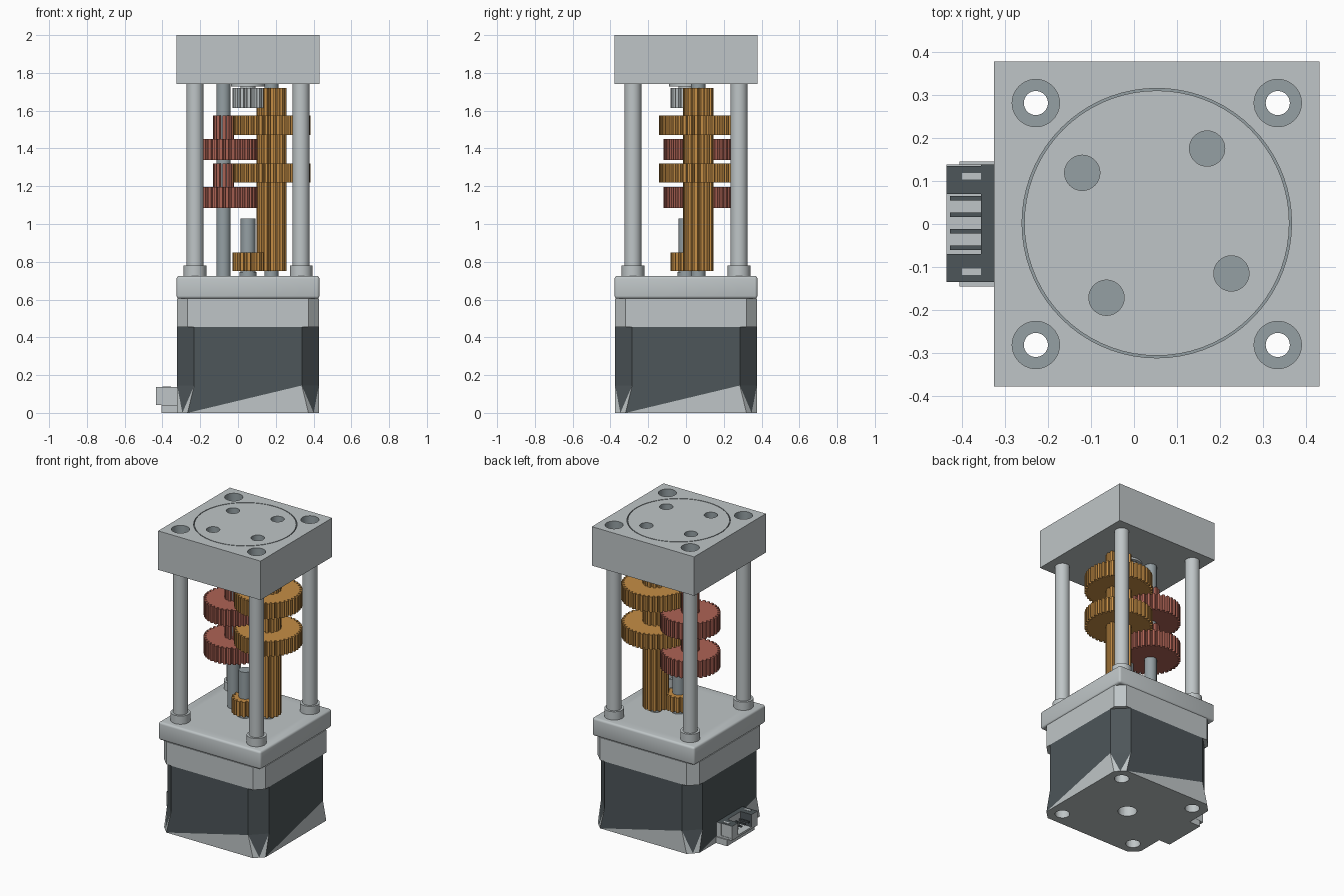
import bpy, bmesh, math
from mathutils import Matrix

if "Cube" in bpy.data.objects:
    bpy.data.objects.remove(bpy.data.objects["Cube"])


def material(name, rgb):
    m = bpy.data.materials.new(name)
    m.use_nodes = True
    m.diffuse_color = (*rgb, 1)
    m.node_tree.nodes["Principled BSDF"].inputs["Base Color"].default_value = (*rgb, 1)
    return m


ALU = material("light aluminium", (0.52, 0.56, 0.57))
STEEL = material("blue grey steel", (0.30, 0.35, 0.37))
DARK = material("dark charcoal", (0.075, 0.092, 0.1))
GOLD = material("golden brass", (0.56, 0.27, 0.06))
RED = material("copper red", (0.42, 0.125, 0.09))

CX = 0.053           # main axis
HALF = 0.378         # half width of the square body
BOLT = 0.281         # bolt offset from the main axis
CORNERS = [(CX + sx * BOLT, sy * BOLT) for sx in (-1, 1) for sy in (-1, 1)]


def finish(name, bm, mats, smooth=False):
    bmesh.ops.recalc_face_normals(bm, faces=bm.faces)
    me = bpy.data.meshes.new(name)
    bm.to_mesh(me)
    bm.free()
    for m in mats:
        me.materials.append(m)
    ob = bpy.data.objects.new(name, me)
    bpy.context.collection.objects.link(ob)
    if smooth:
        smooth_by_angle(ob)
    return ob


def smooth_by_angle(ob):
    bpy.ops.object.select_all(action="DESELECT")
    ob.select_set(True)
    bpy.context.view_layer.objects.active = ob
    bpy.ops.object.shade_smooth_by_angle(angle=math.radians(35))


def box(bm, x0, x1, y0, y1, z0, z1):
    mat = Matrix.Translation(((x0 + x1) / 2, (y0 + y1) / 2, (z0 + z1) / 2))
    mat = mat @ Matrix.Diagonal((x1 - x0, y1 - y0, z1 - z0, 1))
    bmesh.ops.create_cube(bm, size=1, matrix=mat)


def rings(bm, loops, closed=False):
    """Skin a stack of equal loops, capping the ends unless it closes on itself."""
    vs = [[bm.verts.new(p) for p in loop] for loop in loops]
    pairs = list(zip(vs, vs[1:]))
    if closed:
        pairs.append((vs[-1], vs[0]))
    else:
        bm.faces.new(vs[0])
        bm.faces.new(vs[-1])
    n = len(vs[0])
    for a, b in pairs:
        for i in range(n):
            j = (i + 1) % n
            bm.faces.new((a[i], a[j], b[j], b[i]))


def turn(bm, x, y, profile, closed=False, n=40):
    ang = [2 * math.pi * i / n for i in range(n)]
    rings(bm, [[(x + r * math.cos(a), y + r * math.sin(a), z) for a in ang]
               for r, z in profile], closed)


def turned(name, x, y, profile, mat, closed=False):
    bm = bmesh.new()
    turn(bm, x, y, profile, closed)
    return finish(name, bm, [mat], True)


def gear(name, x, y, stages, mat, depth=0.017):
    bm = bmesh.new()
    for r, teeth, z0, z1 in stages:
        pts = []
        for t in range(teeth):
            for frac, rad in ((0, r - depth), (0.25, r - depth), (0.38, r), (0.87, r)):
                a = 2 * math.pi * (t + frac) / teeth
                pts.append((x + rad * math.cos(a), y + rad * math.sin(a)))
        rings(bm, [[(*p, z) for p in pts] for z in (z0, z1)])
    return finish(name, bm, [mat])


def cut(ob, bm_cut):
    """Subtract each cutter shape, then bake the result."""
    cutter = finish("hole_cutter", bm_cut, [])
    cutter.hide_render = True
    mod = ob.modifiers.new("holes", "BOOLEAN")
    mod.operation, mod.solver, mod.object = "DIFFERENCE", "EXACT", cutter
    mod.use_self = True
    bpy.context.view_layer.update()
    ev = ob.evaluated_get(bpy.context.evaluated_depsgraph_get())
    me = bpy.data.meshes.new_from_object(ev)
    ob.modifiers.clear()
    ob.data = me
    bpy.data.objects.remove(cutter)


def bolt_holes(bm, z0, z1):
    for x, y in CORNERS:
        turn(bm, x, y, [(0.028, z0), (0.028, z1)])


# Top block with counterbored bolt holes, four blind holes and a ring groove
bm = bmesh.new()
box(bm, CX - HALF, CX + HALF, -HALF, HALF, 1.74, 2.0)
top = finish("top_block", bm, [ALU, STEEL])
bm = bmesh.new()
for x, y in CORNERS:
    turn(bm, x, y, [(0.028, 1.7), (0.028, 1.88), (0.055, 1.88), (0.055, 2.1)])
for k in range(4):
    a = math.radians(56 + 90 * k)
    turn(bm, CX + 0.209 * math.cos(a), 0.002 + 0.209 * math.sin(a),
         [(0.041, 1.87), (0.041, 2.1)])
turn(bm, CX, 0.002, [(0.308, 1.985), (0.313, 1.985), (0.313, 2.1), (0.308, 2.1)], True, 72)
cut(top, bm)
for p in top.data.polygons:
    c = p.center
    outside = (abs(abs(c.x - CX) - HALF) < 0.001 or abs(abs(c.y) - HALF) < 0.001
               or abs(c.z - 2) < 0.001 or abs(c.z - 1.74) < 0.001)
    p.material_index = 0 if outside else 1
smooth_by_angle(top)

# Base plate with softened edges
bm = bmesh.new()
box(bm, CX - HALF, CX + HALF, -HALF, HALF, 0.605, 0.725)
bmesh.ops.bevel(bm, geom=bm.edges[:], offset=0.014, segments=3, profile=0.5, affect="EDGES")
base = finish("base_plate", bm, [ALU])
bm = bmesh.new()
bolt_holes(bm, 0.5, 0.8)
cut(base, bm)
smooth_by_angle(base)


# Motor: chamfered square sections stacked upwards
def octagon(c, z, h=HALF - 0.003):
    k = h - c
    return [(CX + x, y, z) for x, y in ((-k, -h), (k, -h), (h, -k), (h, k),
                                       (k, h), (-k, h), (-h, k), (-h, -k))]


bm = bmesh.new()
rings(bm, [octagon(0.09, 0.145), octagon(0.09, 0.455), octagon(0.055, 0.455),
           octagon(0.055, 0.606)])
for f in bm.faces:
    f.material_index = 1 if f.calc_center_median().z < 0.4 else 0
bmesh.ops.delete(bm, geom=[f for f in bm.faces if f.calc_center_median().z < 0.15],
                 context="FACES_ONLY")
bm.verts.ensure_lookup_table()
upper = bm.verts[:8]
lower = [bm.verts.new(p) for p in octagon(0.055, 0)]
loop = []
for i in range(8):
    j = (i + 1) % 8
    loop.append(lower[i])
    if i % 2 == 0:      # flat sides split along a diagonal
        bm.faces.new((lower[i], upper[j], upper[i])).material_index = 1
        bm.faces.new((lower[i], lower[j], upper[j]))
    else:               # corners carry a dark downward spike
        mid = bm.verts.new((lower[i].co + lower[j].co) / 2)
        loop.append(mid)
        bm.faces.new((mid, upper[j], upper[i])).material_index = 1
        bm.faces.new((lower[i], mid, upper[i]))
        bm.faces.new((mid, lower[j], upper[j]))
bm.faces.new(loop)
motor = finish("motor_body", bm, [ALU, DARK])
bm = bmesh.new()
for x, y in CORNERS:
    turn(bm, x, y, [(0.045, -0.1), (0.045, 0.06), (0.028, 0.06), (0.028, 0.7)])
turn(bm, CX, 0, [(0.058, -0.1), (0.058, 0.08)])
cut(motor, bm)

# Hollow corner posts with collars
for i, (x, y) in enumerate(CORNERS):
    turned(f"corner_post_{i + 1}", x, y,
           [(0.028, 0.715), (0.06, 0.715), (0.06, 0.78), (0.045, 0.78),
            (0.045, 1.745), (0.028, 1.745)], ALU, True)

# Shafts and bearing shoulders
AXES = {"gold": (0.177, 0.065), "red": (-0.077, 0.065)}
for key, (x, y) in AXES.items():
    turned(f"{key}_gear_shaft", x, y, [(0.038, 0.72), (0.038, 1.745)], STEEL)
turned("motor_shaft", CX, 0, [(0.045, 0.72), (0.045, 0.745), (0.039, 0.745),
                              (0.039, 1.03)], STEEL)
turned("output_shoulder", CX, 0, [(0.04, 1.71), (0.04, 1.727), (0.09, 1.727),
                                  (0.09, 1.745)], ALU)

# Gear train
gear("motor_pinion", CX, 0, [(0.083, 14, 0.75, 0.85)], GOLD)
gear("output_pinion", CX, 0, [(0.083, 14, 1.615, 1.72)], ALU)
gear("gold_long_pinion", *AXES["gold"], [(0.08, 14, 0.75, 1.72)], GOLD)
gear("red_small_pinions", *AXES["red"], [(0.055, 10, 1.19, 1.32), (0.055, 10, 1.44, 1.575)], RED)
gear("gold_large_gears", *AXES["gold"], [(0.208, 42, 1.22, 1.32), (0.208, 42, 1.47, 1.575)], GOLD)
gear("red_large_gears", *AXES["red"], [(0.183, 36, 1.085, 1.195), (0.183, 36, 1.34, 1.45)], RED)

# Cable socket on the side of the motor
bm = bmesh.new()
box(bm, -0.405, -0.31, -0.145, 0.145, 0, 0.042)
box(bm, -0.435, -0.31, -0.135, 0.138, 0.042, 0.055)
finish("socket_base", bm, [ALU])
bm = bmesh.new()
box(bm, -0.355, -0.31, -0.135, 0.138, 0.05, 0.137)
for s in (-1, 1):
    y0, y1 = sorted((s * 0.07, s * 0.135))
    box(bm, -0.435, -0.35, y0, y1, 0.05, 0.137)
for f in bm.faces:
    n = f.normal if f.normal.length else f.normal_update() or f.normal
    if abs(n.y) > 0.9 and abs(f.calc_center_median().y) > 0.13 or n.x < -0.9:
        f.material_index = 1
finish("socket_walls", bm, [DARK, ALU])
bm = bmesh.new()
for s in (-1, 1):
    y0, y1 = sorted((s * 0.103, s * 0.119))
    box(bm, -0.4, -0.355, y0, y1, 0.132, 0.139)
finish("socket_slots", bm, [ALU])
bm = bmesh.new()
for i in range(4):
    y = -0.055 + i * 0.0383
    box(bm, -0.428, -0.35, y - 0.005, y + 0.005, 0.085, 0.095)
finish("socket_pins", bm, [DARK])
